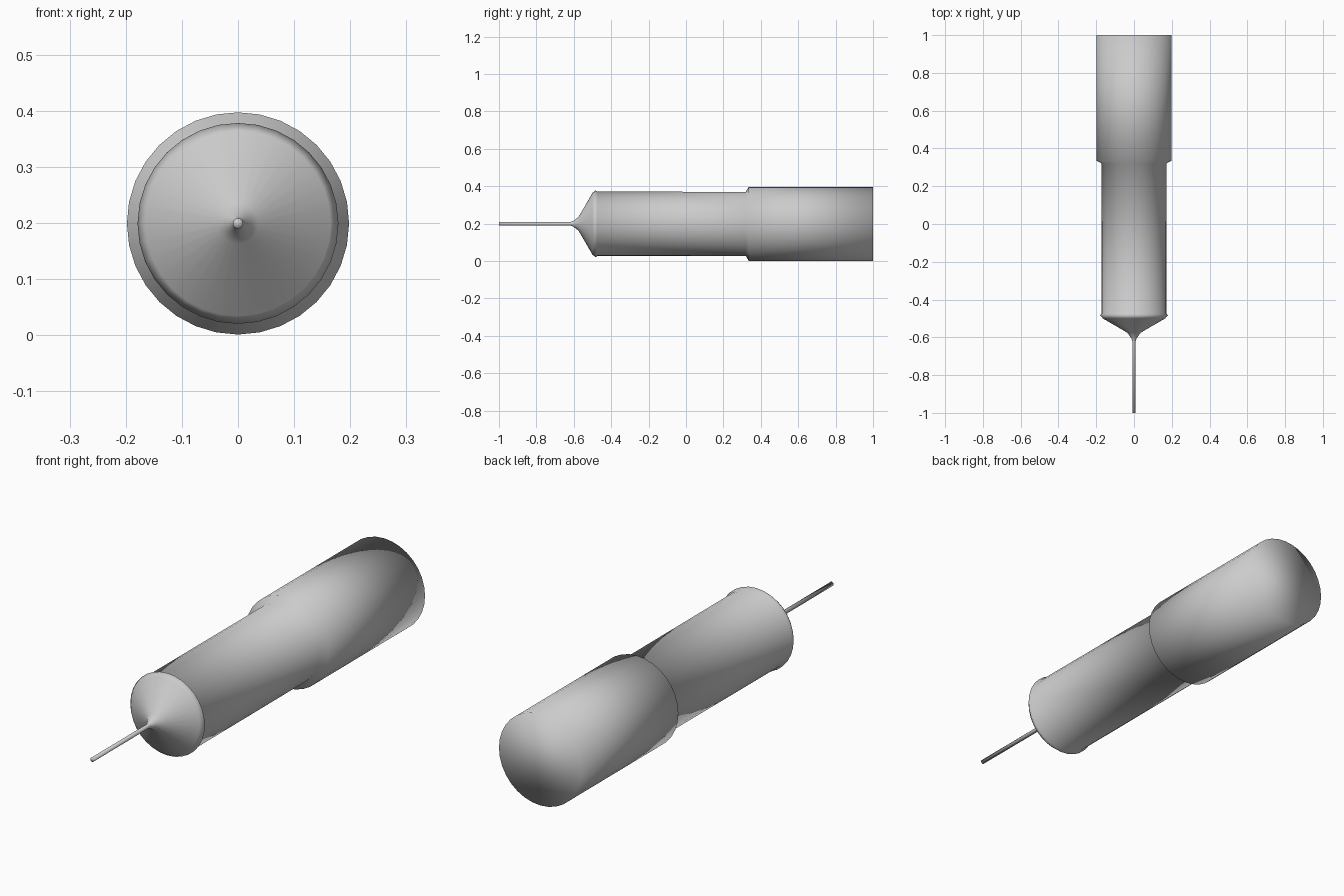
import bpy, bmesh, math

if "Cube" in bpy.data.objects:
    bpy.data.objects.remove(bpy.data.objects["Cube"])

SIDES = 32
AXIS_Z = 0.199

metal = bpy.data.materials.new("light grey")
metal.diffuse_color = (0.6, 0.6, 0.6, 1)
metal.use_nodes = True
metal.node_tree.nodes["Principled BSDF"].inputs["Base Color"].default_value = metal.diffuse_color

# Profile along the long axis: (y, radius)
PROFILE = [
    (-1.0, 0.009), (-0.62, 0.009),                      # needle
    (-0.605, 0.014), (-0.575, 0.036),                   # neck flare
    (-0.50, 0.165), (-0.483, 0.179), (-0.475, 0.172),   # cone and rim
    (0.32, 0.171), (0.335, 0.198),                      # barrel and shoulder
    (1.0, 0.198),                                       # handle
]

# Turned body: one smooth closed lathe
bm = bmesh.new()
rings = []
for y, r in PROFILE:
    rings.append([bm.verts.new((r * math.cos(a), y, AXIS_Z + r * math.sin(a)))
                  for a in (2 * math.pi * i / SIDES for i in range(SIDES))])
for a, b in zip(rings, rings[1:]):
    for i in range(SIDES):
        j = (i + 1) % SIDES
        bm.faces.new((a[i], a[j], b[j], b[i]))

# End caps
bm.faces.new(rings[0])
bm.faces.new(rings[-1])
bmesh.ops.recalc_face_normals(bm, faces=bm.faces)
for f in bm.faces:
    f.smooth = True

mesh = bpy.data.meshes.new("turned_body")
bm.to_mesh(mesh)
bm.free()
mesh.materials.append(metal)
body = bpy.data.objects.new("turned_body", mesh)
bpy.context.collection.objects.link(body)
